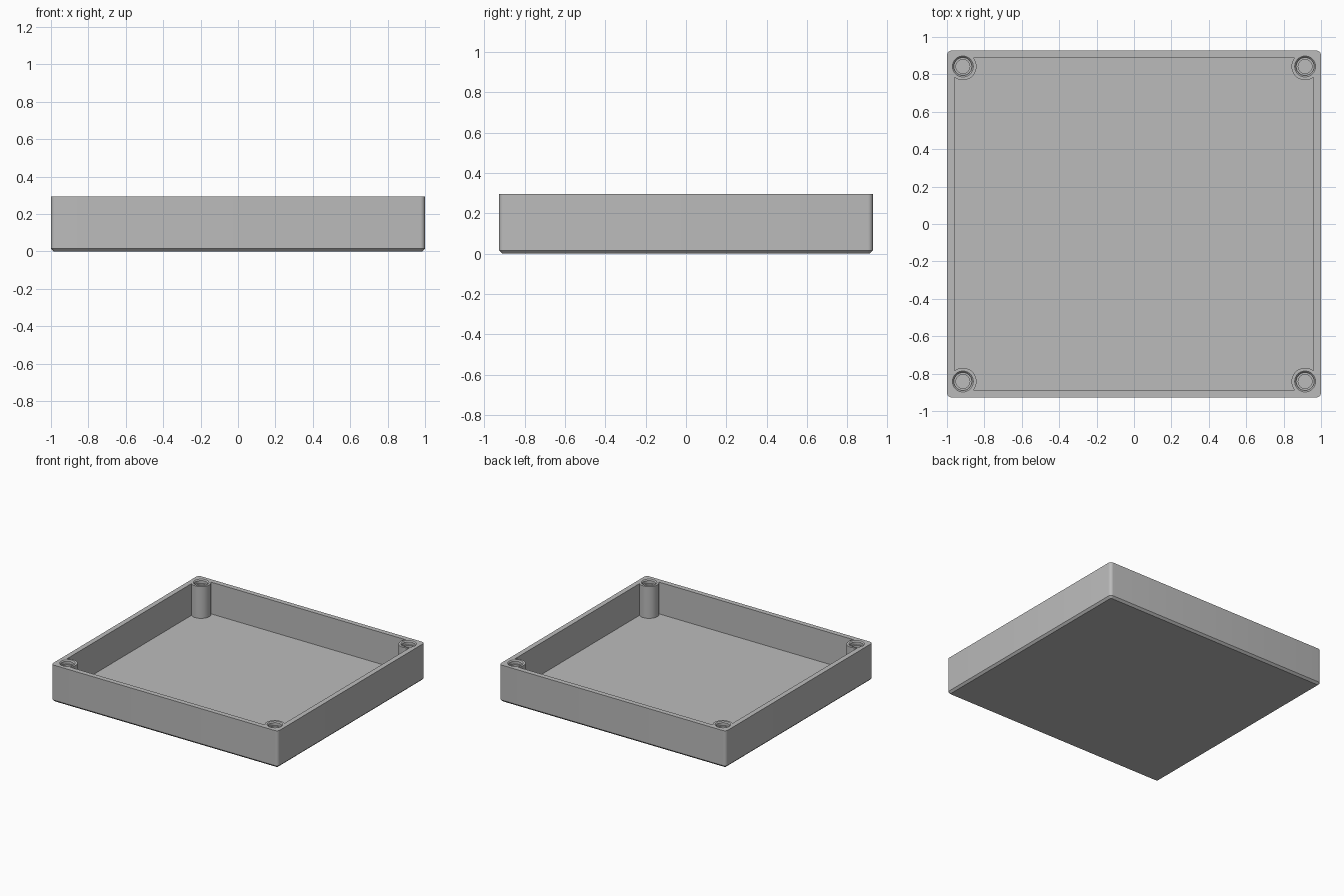
import bpy
import bmesh
import math
from mathutils import Matrix

cube = bpy.data.objects.get("Cube")
if cube:
    bpy.data.objects.remove(cube, do_unlink=True)

HALF_X, HALF_Y, HEIGHT = 1.0, 0.927, 0.295
WALL, FLOOR = 0.04, 0.042
POST_INSET, POST_R = 0.085, 0.073
ABOVE = HEIGHT + 0.1

grey = bpy.data.materials.new("plain grey")
grey.use_nodes = True
colour = (0.5, 0.5, 0.5, 1)
grey.diffuse_color = colour
grey.node_tree.nodes["Principled BSDF"].inputs["Base Color"].default_value = colour


def make_object(name, bm):
    bmesh.ops.recalc_face_normals(bm, faces=bm.faces)
    mesh = bpy.data.meshes.new(name)
    bm.to_mesh(mesh)
    bm.free()
    mesh.materials.append(grey)
    obj = bpy.data.objects.new(name, mesh)
    bpy.context.collection.objects.link(obj)
    return obj


def block(half_x, half_y, low, high):
    bm = bmesh.new()
    size = Matrix.Diagonal((2 * half_x, 2 * half_y, high - low, 1))
    bmesh.ops.create_cube(bm, size=1, matrix=Matrix.Translation((0, 0, (low + high) / 2)) @ size)
    return bm


def lathes(profile, segments=40):
    """One turned solid, from (radius, z) rings, at each of the four corners."""
    bm = bmesh.new()
    for sx in (-1, 1):
        for sy in (-1, 1):
            cx, cy = sx * (HALF_X - POST_INSET), sy * (HALF_Y - POST_INSET)
            rings = []
            for r, z in profile:
                angles = [2 * math.pi * i / segments for i in range(segments)]
                rings.append([bm.verts.new((cx + r * math.cos(a), cy + r * math.sin(a), z)) for a in angles])
            for low, high in zip(rings, rings[1:]):
                for i in range(segments):
                    j = (i + 1) % segments
                    bm.faces.new((low[i], low[j], high[j], high[i]))
            bm.faces.new(rings[0][::-1])
            bm.faces.new(rings[-1])
    return bm


def cut(target, cutter):
    """Subtract the cutter from the target and discard it."""
    cutter.hide_render = True
    mod = target.modifiers.new("cut", 'BOOLEAN')
    mod.operation, mod.solver, mod.object = 'DIFFERENCE', 'EXACT', cutter
    bpy.ops.object.select_all(action='DESELECT')
    bpy.context.view_layer.objects.active = target
    target.select_set(True)
    bpy.ops.object.modifier_apply(modifier=mod.name)
    bpy.data.objects.remove(cutter, do_unlink=True)


# Outer block: rounded upright corners, chamfered underside
bm = block(HALF_X, HALF_Y, 0, HEIGHT)
upright = [e for e in bm.edges if abs(e.verts[0].co.z - e.verts[1].co.z) > 0.1]
bmesh.ops.bevel(bm, geom=upright, offset=0.025, segments=6, profile=0.5, affect='EDGES')
under = [e for e in bm.edges if all(v.co.z < 0.001 for v in e.verts)]
bmesh.ops.bevel(bm, geom=under, offset=0.016, segments=1, affect='EDGES')
tray = make_object("tray", bm)

# Cavity, leaving the four corner posts standing
cavity = make_object("cavity_cutter", block(HALF_X - WALL, HALF_Y - WALL, FLOOR, ABOVE - 0.05))
cut(cavity, make_object("post_cutter", lathes([(POST_R, 0), (POST_R, ABOVE)])))
cut(tray, cavity)

# Stepped screw holes with a chamfered mouth
hole = [(0.037, FLOOR), (0.037, HEIGHT - 0.03), (0.048, HEIGHT - 0.03),
        (0.048, HEIGHT - 0.008), (0.056, HEIGHT), (0.056, ABOVE)]
cut(tray, make_object("hole_cutter", lathes(hole)))

bpy.ops.object.select_all(action='DESELECT')
bpy.context.view_layer.objects.active = tray
tray.select_set(True)
bpy.ops.object.shade_smooth_by_angle(angle=math.radians(30))
